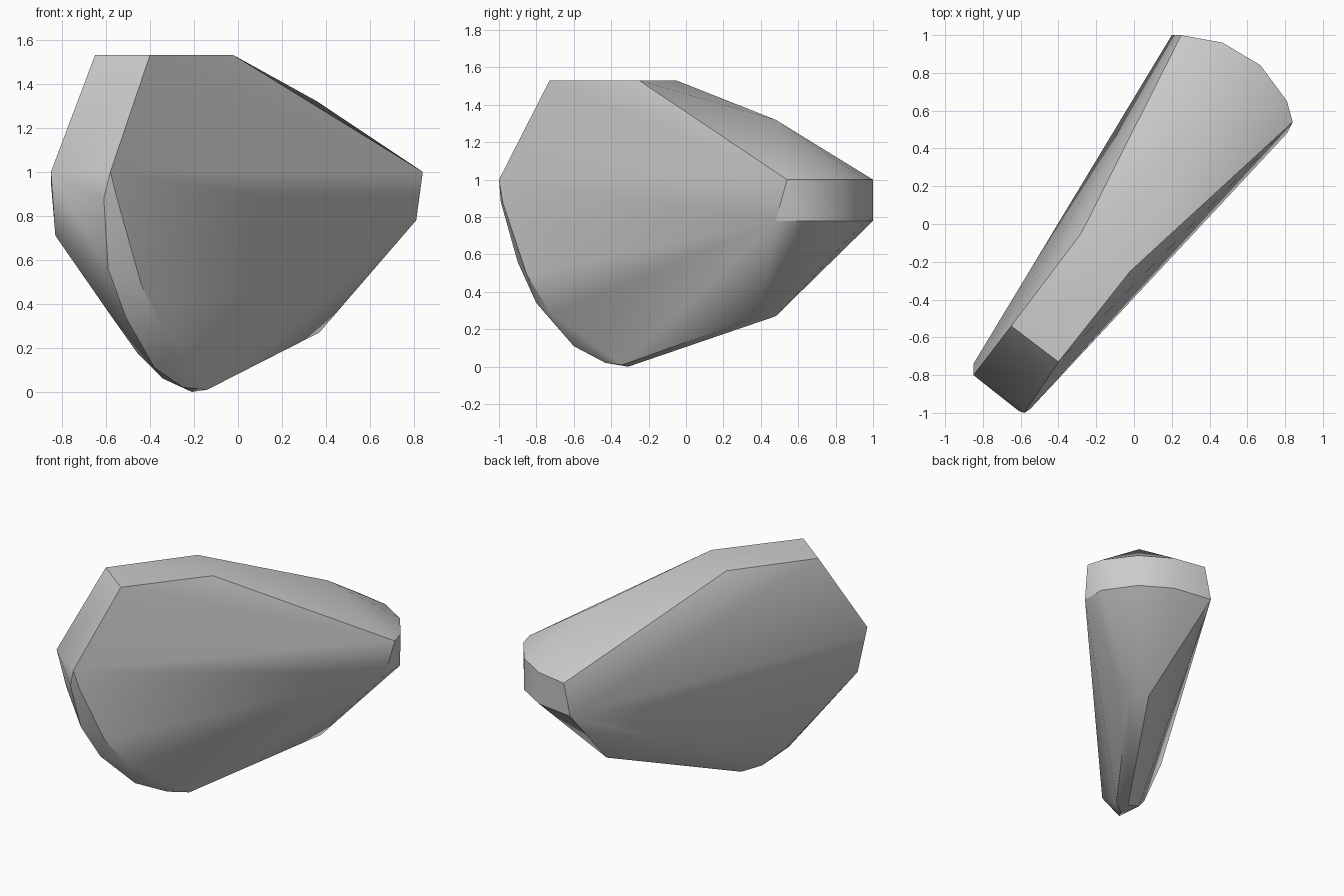
import bpy
import bmesh
import math

# Remove the default cube
cube = bpy.data.objects.get("Cube")
if cube:
    bpy.data.objects.remove(cube, do_unlink=True)


def make_material(name, color):
    mat = bpy.data.materials.new(name)
    mat.use_nodes = True
    mat.diffuse_color = color
    mat.node_tree.nodes["Principled BSDF"].inputs["Base Color"].default_value = color
    return mat


def at_height(z, outline):
    """Lift a flat outline to one height."""
    return [(x, y, z) for x, y in outline]


def convex_block(name, points, material):
    """Wrap a faceted, convex solid around its corner points."""
    bm = bmesh.new()
    for point in points:
        bm.verts.new(point)
    hull = bmesh.ops.convex_hull(bm, input=bm.verts[:])
    bmesh.ops.delete(bm, geom=list(set(hull["geom_interior"])), context="VERTS")
    bmesh.ops.recalc_face_normals(bm, faces=bm.faces[:])
    mesh = bpy.data.meshes.new(name)
    bm.to_mesh(mesh)
    bm.free()
    mesh.materials.append(material)
    obj = bpy.data.objects.new(name, mesh)
    bpy.context.collection.objects.link(obj)
    bpy.ops.object.select_all(action="DESELECT")
    obj.select_set(True)
    bpy.context.view_layer.objects.active = obj
    bpy.ops.object.shade_smooth_by_angle(angle=math.radians(30))
    return obj


# Flat top and the crown that slopes down to the rounded rear
top = at_height(1.53, [(-.65, -.54), (-.4, -.73), (-.02, -.25), (-.28, -.05)])
crown = [(.36, .48, 1.32)]

# Rounded rear band, drawn as an upper and a lower arc
rear_upper = at_height(1, [(.25, 1), (.47, .96), (.67, .84), (.81, .65), (.84, .54)])
rear_lower = at_height(.78, [(.2, 1), (.47, .96), (.67, .84), (.81, .64), (.81, .48)])

# Front edge below the sloping front face
front = at_height(1, [(-.85, -.8), (-.58, -1)])

# Curved front: the left flank, the ridge, and the right flank
left_curve = [(-.85, -.74, .95), (-.83, -.72, .71), (-.58, -.55, .35),
              (-.46, -.45, .18), (-.34, -.36, .06)]
ridge_curve = [(-.61, -.99, .88), (-.59, -.9, .56), (-.51, -.8, .34),
               (-.38, -.6, .11), (-.25, -.43, .02)]
right_curve = [(-.55, -.98, .88), (-.44, -.85, .49), (-.34, -.72, .28),
               (-.27, -.55, .12), (-.2, -.4, .1)]

# Narrow keel and the underside corners leading to the rear
keel = [(-.14, -.34, .01), (-.21, -.31, 0)]
underside = at_height(.27, [(.37, .39), (.28, .48)])

grey = make_material("plain grey", (.6, .6, .6, 1))
convex_block("faceted_body",
             top + crown + rear_upper + rear_lower + front + left_curve
             + ridge_curve + right_curve + keel + underside, grey)
